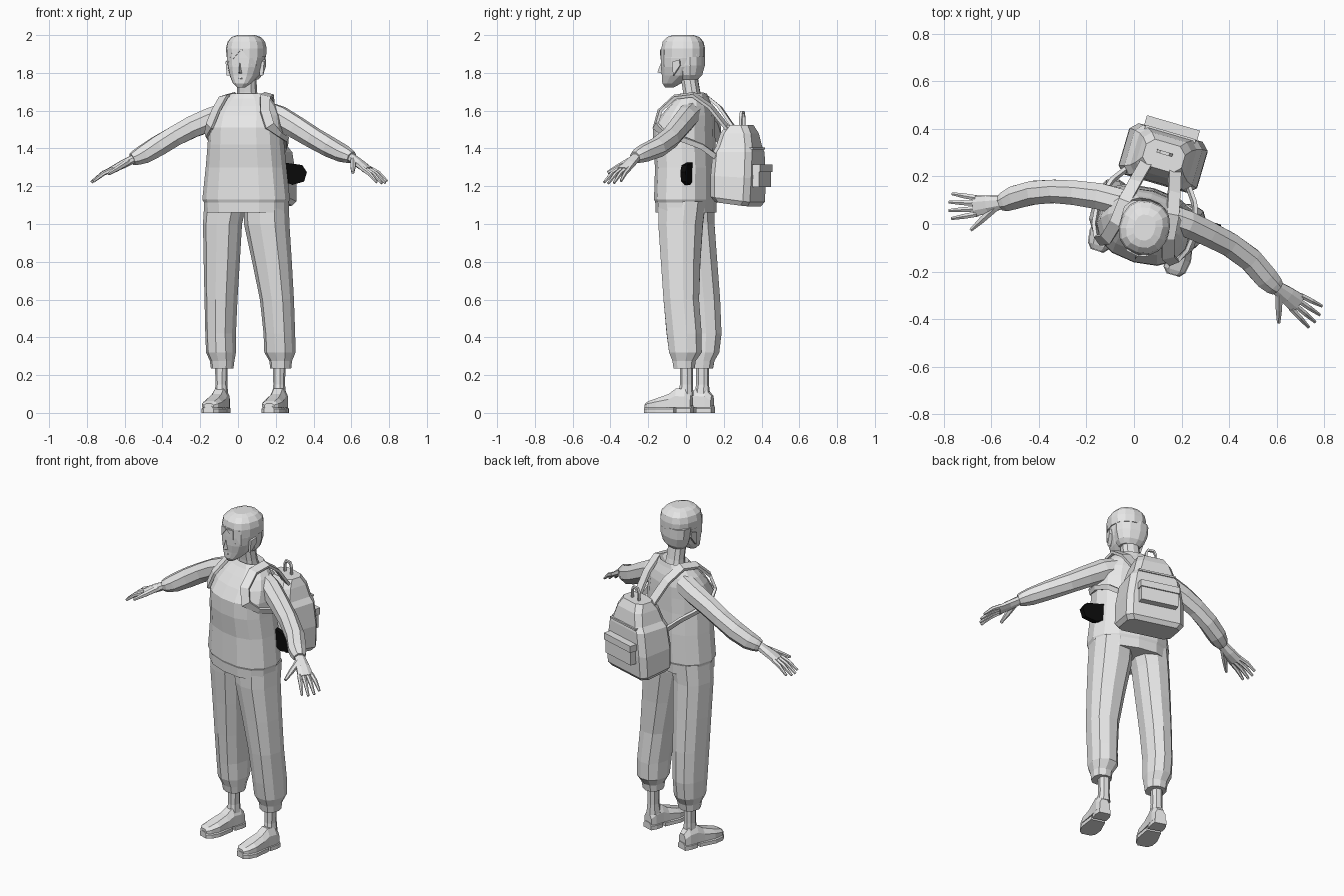
import bpy, bmesh, math
from mathutils import Vector

C, S = 0.96, 0.28              # the body is turned a little about z
ORIGIN = (0.045, 0.01)


def material(name, v):
    m = bpy.data.materials.new(name)
    m.diffuse_color = (v, v, v, 1)
    return m


GREY = material("plain grey", 0.8)
BLACK = material("black", 0.003)


def body(u, v, z):
    """Body frame (u sideways, v backwards) to world."""
    return Vector((ORIGIN[0] + u * C + v * S, ORIGIN[1] - u * S + v * C, z))


def loft(name, rings, mat=GREY, closed=False):
    bm = bmesh.new()
    vs = [[bm.verts.new(p) for p in r] for r in rings]
    n = len(vs[0])
    pairs = list(zip(vs, vs[1:])) + ([(vs[-1], vs[0])] if closed else [])
    for a, b in pairs:
        for i in range(n):
            bm.faces.new((a[i], a[(i + 1) % n], b[(i + 1) % n], b[i]))
    if not closed:
        bm.faces.new(vs[0])
        bm.faces.new(vs[-1])
    bmesh.ops.recalc_face_normals(bm, faces=bm.faces)
    me = bpy.data.meshes.new(name)
    bm.to_mesh(me)
    bm.free()
    me.materials.append(mat)
    ob = bpy.data.objects.new(name, me)
    bpy.context.collection.objects.link(ob)
    return ob


def ring(z, cx, cy, a, b, n=12, sq=0.85):
    """Horizontal superellipse around a world centre, turned with the body."""
    pts = []
    for i in range(n):
        t = 2 * math.pi * (i + 0.5) / n
        u = a * math.copysign(abs(math.cos(t)) ** sq, math.cos(t))
        v = b * math.copysign(abs(math.sin(t)) ** sq, math.sin(t))
        pts.append(Vector((cx + u * C + v * S, cy - u * S + v * C, z)))
    return pts


def stack(name, rows, n=12, sq=0.85):
    return loft(name, [ring(*r, n=n, sq=sq) for r in rows])


def tube(name, path, n=8):
    """path rows: x, y, z, side radius, vertical radius"""
    P = [Vector(p[:3]) for p in path]
    rings = []
    for i, p in enumerate(path):
        d = (P[min(i + 1, len(P) - 1)] - P[max(i - 1, 0)]).normalized()
        side = d.cross(Vector((0, 0, 1))).normalized()
        up = side.cross(d)
        rings.append([P[i] + side * p[3] * math.cos(t) + up * p[4] * math.sin(t)
                      for t in (2 * math.pi * (k + 0.5) / n for k in range(n))])
    return loft(name, rings)


def box(name, u, v, z, mat=GREY):
    """Box in the body frame; u, v, z are (low, high) pairs."""
    return loft(name, [[body(a, b, h) for a, b in
                        ((u[0], v[0]), (u[1], v[0]), (u[1], v[1]), (u[0], v[1]))] for h in z], mat)


# Sweater with banded hem and raised collar
stack("sweater", [
    (1.06, .043, 0, .224, .148), (1.115, .043, 0, .226, .15), (1.13, .043, 0, .234, .156),
    (1.30, .043, 0, .215, .153), (1.42, .042, -.01, .203, .157), (1.51, .042, -.01, .197, .155),
    (1.575, .044, .01, .185, .132), (1.625, .047, .025, .16, .105), (1.665, .05, .035, .125, .078),
    (1.69, .05, .04, .09, .066), (1.655, .05, .04, .06, .055)], n=14)

# Trouser legs gathered into cuffs
stack("left_trouser_leg", [
    (1.12, .15, -.02, .115, .13), (1.0, .152, -.028, .117, .122), (.8, .18, -.028, .102, .108),
    (.6, .206, -.025, .087, .098), (.42, .219, -.01, .08, .097), (.32, .222, -.003, .08, .09),
    (.275, .226, -.01, .058, .064), (.235, .226, -.01, .054, .058)], n=10)
stack("right_trouser_leg", [
    (1.12, -.065, .04, .11, .115), (1.0, -.082, .045, .1, .11), (.8, -.086, .063, .092, .107),
    (.6, -.09, .08, .083, .105), (.42, -.092, .092, .077, .1), (.32, -.09, .09, .076, .09),
    (.275, -.084, .085, .063, .068), (.235, -.084, .085, .058, .06)], n=10)


# Shoes: lofted upper, front sole and heel block
def shoe(side, heel, toe):
    h, t = Vector((*heel, 0)), Vector((*toe, 0))
    d = (t - h).normalized()
    w = Vector((-d.y, d.x, 0))
    k = (t - h).length / .255

    def part(name, rows, z0):
        rings = []
        for s, hw, zt in rows:
            sec = ((-hw, z0), (hw, z0), (hw, z0 + .6 * (zt - z0)), (.55 * hw, zt),
                   (-.55 * hw, zt), (-hw, z0 + .6 * (zt - z0)))
            rings.append([h + d * s * k + w * a + Vector((0, 0, z)) for a, z in sec])
        loft(side + name, rings)
    part("_shoe_upper", [(0, .03, .09), (.03, .04, .125), (.08, .042, .13), (.12, .045, .1),
                         (.185, .053, .078), (.235, .044, .062), (.255, .026, .05)], .028)
    part("_shoe_sole", [(.09, .042, .036), (.185, .057, .036), (.235, .048, .036),
                        (.258, .028, .036)], 0)
    part("_shoe_heel", [(-.004, .034, .04), (.03, .043, .04), (.075, .042, .04)], 0)


shoe("left", (.235, .03), (.165, -.212))
shoe("right", (-.072, .14), (-.155, -.11))
for side, x, y in (("left", .218, .002), ("right", -.088, .088)):
    stack(side + "_ankle", [(.09, x, y - .004, .036, .042), (.15, x, y, .03, .034),
                            (.26, x, y, .033, .034)], n=8)

# Sleeves ending in narrow cuffs
tube("right_sleeve", [
    (-.05, .09, 1.585, .06, .065), (-.14, .115, 1.555, .06, .066), (-.24, .13, 1.515, .056, .062),
    (-.33, .137, 1.468, .053, .058), (-.42, .132, 1.415, .054, .058), (-.5, .112, 1.368, .053, .052),
    (-.54, .095, 1.35, .045, .042), (-.56, .088, 1.342, .034, .034)])
tube("left_sleeve", [
    (.14, .03, 1.59, .06, .065), (.22, .002, 1.562, .06, .066), (.31, -.04, 1.51, .057, .062),
    (.4, -.085, 1.455, .054, .058), (.49, -.15, 1.405, .054, .055), (.555, -.225, 1.373, .053, .048),
    (.585, -.255, 1.36, .045, .04), (.602, -.27, 1.352, .034, .033)])


# Hands: palm, four spread fingers and a thumb
def hand(side, wrist, knuckle, tip, thumb):
    W, K, T = Vector(wrist), Vector(knuckle), Vector(tip)
    d = (T - W).normalized()
    across = Vector((-d.y, d.x, 0)).normalized()
    if (Vector(thumb) - K).dot(across) < 0:
        across = -across
    M = W.lerp(K, .55)
    tube(side + "_palm", [(*W, .028, .024), (*M, .04, .023), (*K, .047, .017)])
    for name, off, reach in (("index", 1, .92), ("middle", .35, 1), ("ring", -.33, .97), ("little", -1, .82)):
        a = K + across * off * .034 - d * .012
        b = K.lerp(T, reach) + across * off * .052
        m = a.lerp(b, .5) + Vector((0, 0, .009))
        tube(f"{side}_{name}_finger", [(*a, .013, .014), (*m, .012, .012), (*b, .007, .007)], 6)
    a, b = W.lerp(M, .5) + across * .015, Vector(thumb)
    tube(side + "_thumb", [(*a, .018, .018), (*a.lerp(b, .55), .015, .015), (*b, .008, .008)], 6)


hand("right", (-.545, .092, 1.348), (-.672, .075, 1.285), (-.778, .075, 1.22), (-.685, -.025, 1.265))
hand("left", (.592, -.26, 1.357), (.69, -.335, 1.285), (.772, -.397, 1.215), (.608, -.415, 1.272))

# Neck and head
stack("neck", [(1.62, .05, .045, .062, .055), (1.7, .048, .03, .053, .045),
               (1.82, .044, .01, .05, .045)], n=10)
stack("head", [
    (1.722, .016, -.088, .02, .022), (1.745, .022, -.075, .048, .05), (1.785, .034, -.038, .075, .09),
    (1.83, .04, -.026, .09, .108), (1.88, .043, -.022, .097, .112), (1.93, .044, -.02, .098, .112)], n=14)

# Hair: crown cap, lower back and pointed fringe locks
stack("hair_crown", [
    (1.885, .044, -.015, .102, .114), (1.93, .044, -.015, .105, .115), (1.965, .044, -.015, .097, .108),
    (1.99, .044, -.015, .075, .085), (2.0, .044, -.015, .045, .055)], n=14)
stack("hair_back", [(1.765, .05, .02, .058, .042), (1.79, .05, .025, .08, .058),
                    (1.84, .048, .028, .096, .068), (1.9, .046, .025, .1, .072)], n=12)


def wedge(name, pts, push, axis):
    """Small tapering piece: triangle or quad outline given thickness."""
    loft(name, [pts, [p + axis * push for p in pts]])


FRONT = Vector((-S, -C, 0))
HEAD = Vector((.042, -.022, 0))


def face(u, f, z):
    return HEAD + Vector((u * C, -u * S, z)) + FRONT * f


for u0, u1, drop in ((-.082, -.038, 1.84), (-.045, .008, 1.868), (.008, .05, 1.87), (.042, .082, 1.835)):
    f = [math.sqrt(1 - (u / .103) ** 2) * .112 for u in (u0, u1)]
    ut = u0 if u0 < 0 else u1
    wedge("fringe_lock", [face(u0, f[0], 1.925), face(u1, f[1], 1.925),
                          face(ut, f[0] if u0 < 0 else f[1], drop)], .006, FRONT)

# Nose, lips, eyes and ears
loft("nose", [[face(-.012, .098, 1.795), face(.012, .098, 1.795), face(0, .135, 1.803)],
              [face(-.006, .1, 1.855), face(.006, .1, 1.855), face(0, .114, 1.855)]])
loft("lips", [[face(-.022, .085, z), face(.022, .085, z), face(.008, f, z), face(-.008, f, z)]
              for z, f in ((1.762, .098), (1.77, .108), (1.778, .106))])
for s in (-1, 1):
    wedge("eye", [face(s * .022, .102, 1.838), face(s * .058, .086, 1.842),
                  face(s * .055, .088, 1.852), face(s * .03, .1, 1.855)], .006, FRONT)
    wedge("ear", [face(s * .086, .022, 1.86), face(s * .086, -.018, 1.87),
                  face(s * .086, -.02, 1.84), face(s * .08, .02, 1.785)], s * .02, Vector((C, -S, 0)))


# Backpack bag: chamfered rectangles stacked, base sloping to the rear
def pack_ring(z, a, b, v, slope):
    c = .03
    sec = ((-a + c, -b), (a - c, -b), (a, -b + c), (a, b - c), (a - c, b), (-a + c, b), (-a, b - c), (-a, -b + c))
    return [body(p, v + q, z - slope * q) for p, q in sec]


loft("backpack", [pack_ring(*r) for r in (
    (1.105, .155, .09, .275, .13), (1.13, .172, .108, .275, .13), (1.25, .17, .112, .278, .06),
    (1.38, .148, .108, .28, 0), (1.41, .125, .1, .282, 0), (1.48, .105, .084, .285, 0),
    (1.525, .085, .058, .287, 0))])
box("backpack_pocket", (-.11, .11), (.37, .425), (1.195, 1.29))
box("backpack_pocket_flap", (-.116, .116), (.37, .432), (1.275, 1.315))
box("backpack_lid_seam", (-.11, .11), (.37, .392), (1.395, 1.405))

# Carry handle on top of the bag
handle = [body(u, .3, z) for u, z in ((-.035, 1.51), (-.034, 1.57), (-.02, 1.597),
                                      (.02, 1.597), (.034, 1.57), (.035, 1.51))]
inner = [body(u, .3, z) for u, z in ((-.024, 1.51), (-.024, 1.565), (-.015, 1.585),
                                     (.015, 1.585), (.024, 1.565), (.024, 1.51))]
off = Vector((S, C, 0)) * .007
loft("carry_handle", [[o - off, i - off, i + off, o + off] for o, i in zip(handle, inner)])

# Shoulder straps running over the shoulder and back under the arm
STRAP = ((.06, .25, 1.49), (.085, .15, 1.62), (.105, .06, 1.685), (.115, -.04, 1.672), (.135, -.115, 1.60),
         (.165, -.13, 1.52), (.2, -.07, 1.475), (.212, .03, 1.45), (.18, .13, 1.41), (.13, .2, 1.35))
for s, side in ((-1, "right"), (1, "left")):
    P = [body(s * u, v, z) for u, v, z in STRAP]
    rings = []
    for i, p in enumerate(P):
        d = (P[min(i + 1, len(P) - 1)] - P[max(i - 1, 0)]).normalized()
        out = p - body(s * .06, .02, 1.5)
        w = d.cross(out).normalized()
        o = w.cross(d) * .008
        w = w * (.026 if i < 6 else .014)
        rings.append([p - w - o, p + w - o, p + w + o, p - w + o])
    loft(side + "_strap", rings)

# Black hip pouch: thin flared plate beside the waist
outline = ((.245, 1.325), (.34, 1.312), (.365, 1.275), (.35, 1.225), (.288, 1.207), (.25, 1.222))
loft("hip_pouch", [[Vector((x, .018 - .3 * (x - .25) + e, z)) for x, z in outline]
                   for e in (-.014, .014)], BLACK)
